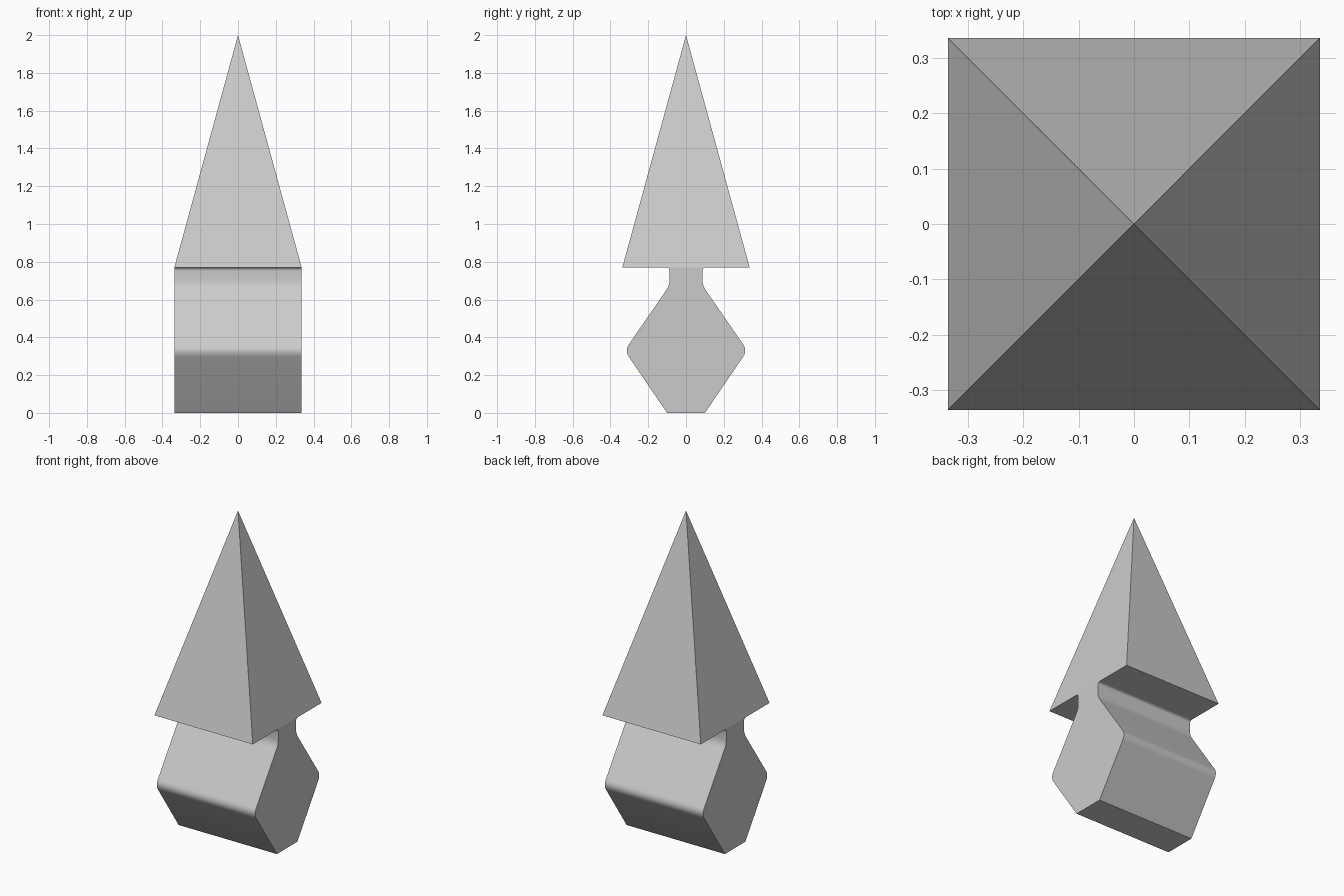
import bpy
import bmesh
import math
from mathutils import Vector

cube = bpy.data.objects.get("Cube")
if cube:
    bpy.data.objects.remove(cube, do_unlink=True)

HALF = 0.337       # half width of the spire and the base
SPIRE_Z = 0.77     # underside of the spire

grey = bpy.data.materials.new("light grey")
grey.use_nodes = True
colour = (0.6, 0.6, 0.6, 1)
grey.diffuse_color = colour
grey.node_tree.nodes["Principled BSDF"].inputs["Base Color"].default_value = colour


def make_object(name, bm):
    bmesh.ops.recalc_face_normals(bm, faces=bm.faces)
    mesh = bpy.data.meshes.new(name)
    bm.to_mesh(mesh)
    bm.free()
    mesh.materials.append(grey)
    obj = bpy.data.objects.new(name, mesh)
    bpy.context.collection.objects.link(obj)
    return obj


def rounded(before, corner, after, reach, steps=6):
    """Points of a soft curve that replaces a sharp corner."""
    before, corner, after = Vector(before), Vector(corner), Vector(after)
    a = corner + (before - corner).normalized() * reach
    b = corner + (after - corner).normalized() * reach
    return [a.lerp(corner, i / steps).lerp(corner.lerp(b, i / steps), i / steps)
            for i in range(steps + 1)]


# Spire: square pyramid
bm = bmesh.new()
bmesh.ops.create_cone(bm, cap_ends=True, segments=4, radius1=HALF * math.sqrt(2),
                      radius2=0, depth=2 - SPIRE_Z)
bmesh.ops.remove_doubles(bm, verts=bm.verts, dist=0.0001)
# Turn the pyramid only if its corners lie on the axes
if min(abs(v.co.x) for v in bm.verts if v.co.z < 0) < 0.01:
    for v in bm.verts:
        x, y = v.co.x, v.co.y
        v.co.x, v.co.y = (x - y) / math.sqrt(2), (x + y) / math.sqrt(2)
bmesh.ops.translate(bm, verts=bm.verts, vec=(0, 0, (2 + SPIRE_Z) / 2))
make_object("spire", bm)

# Base and neck: half profile (y, z), mirrored and extruded along x
foot, belly, waist, neck_top = (0.1, 0), (0.325, 0.33), (0.087, 0.675), (0.087, SPIRE_Z)
half = [Vector(foot)]
half += rounded(foot, belly, waist, 0.04)
half += rounded(belly, waist, neck_top, 0.03)
half += rounded(waist, neck_top, (0.12, SPIRE_Z), 0.02)
outline = half + [Vector((-p.x, p.y)) for p in reversed(half)]

bm = bmesh.new()
end = bm.faces.new([bm.verts.new((-HALF, p.x, p.y)) for p in outline])
swept = bmesh.ops.extrude_face_region(bm, geom=[end], use_keep_orig=True)["geom"]
bmesh.ops.translate(bm, vec=(2 * HALF, 0, 0),
                    verts=[g for g in swept if isinstance(g, bmesh.types.BMVert)])
base = make_object("base_and_neck", bm)

# Smooth the rounded edges, keep the ends crisp
bpy.ops.object.select_all(action="DESELECT")
base.select_set(True)
bpy.context.view_layer.objects.active = base
bpy.ops.object.shade_smooth_by_angle(angle=math.radians(30))
